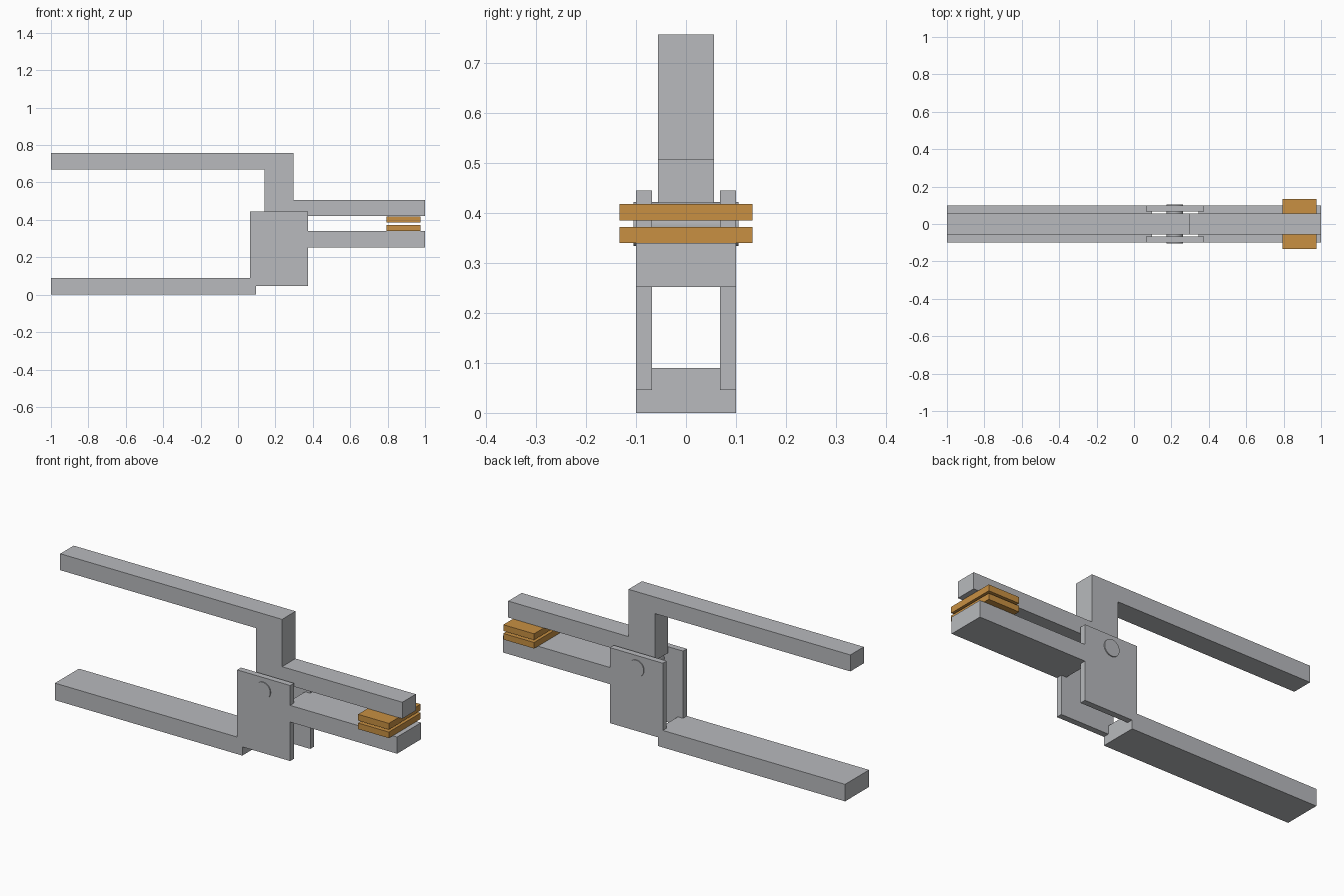
import bpy
import bmesh
from math import pi
from mathutils import Matrix

old = bpy.data.objects.get("Cube")
if old:
    bpy.data.objects.remove(old, do_unlink=True)


def make_material(name, rgb):
    mat = bpy.data.materials.new(name)
    mat.use_nodes = True
    mat.diffuse_color = (*rgb, 1)
    mat.node_tree.nodes["Principled BSDF"].inputs["Base Color"].default_value = (*rgb, 1)
    return mat


steel = make_material("grey steel", (0.48, 0.49, 0.51))
copper = make_material("copper orange", (0.58, 0.28, 0.055))


def finish(name, bm, mat):
    bmesh.ops.recalc_face_normals(bm, faces=bm.faces)
    mesh = bpy.data.meshes.new(name)
    bm.to_mesh(mesh)
    bm.free()
    mesh.materials.append(mat)
    obj = bpy.data.objects.new(name, mesh)
    bpy.context.collection.objects.link(obj)
    return obj


def slab(name, outline, y0, y1, mat):
    """Extrude an x-z outline from y0 to y1."""
    bm = bmesh.new()
    face = bm.faces.new([bm.verts.new((x, y0, z)) for x, z in outline])
    new = bmesh.ops.extrude_face_region(bm, geom=[face])["geom"]
    verts = [v for v in new if isinstance(v, bmesh.types.BMVert)]
    bmesh.ops.translate(bm, verts=verts, vec=(0, y1 - y0, 0))
    return finish(name, bm, mat)


def bar(name, x0, x1, z0, z1, y0, y1, mat):
    return slab(name, [(x0, z0), (x1, z0), (x1, z1), (x0, z1)], y0, y1, mat)


# Upper lever: handle, riser and jaw in one stepped piece
slab("upper_lever",
     [(-1, 0.67), (0.143, 0.67), (0.143, 0.42), (1, 0.42),
      (1, 0.507), (0.297, 0.507), (0.297, 0.757), (-1, 0.757)],
     -0.056, 0.056, steel)

# Lower handle and lower jaw, each reaching a little way between the plates
bar("lower_handle", -1, 0.095, 0, 0.09, -0.1, 0.1, steel)
bar("lower_jaw", 0.345, 1, 0.252, 0.34, -0.1, 0.1, steel)

# Side plates joining the lower handle and jaw
for side, sign in (("left", 1), ("right", -1)):
    name = "back_plate" if sign > 0 else "front_plate"
    y0, y1 = sorted((sign * 0.068, sign * 0.1))
    bar(name, 0.065, 0.375, 0.046, 0.445, y0, y1, steel)

# Pivot pin through both plates
bm = bmesh.new()
bmesh.ops.create_cone(bm, cap_ends=True, segments=32, radius1=0.044, radius2=0.044,
                      depth=0.21,
                      matrix=Matrix.Translation((0.218, 0, 0.378)) @ Matrix.Rotation(pi / 2, 4, "X"))
pin = finish("pivot_pin", bm, steel)
bpy.context.view_layer.objects.active = pin
pin.select_set(True)
bpy.ops.object.shade_smooth_by_angle()

# Contact pads on the two jaws
bar("lower_pad", 0.795, 0.975, 0.34, 0.372, -0.133, 0.133, copper)
bar("upper_pad", 0.795, 0.975, 0.385, 0.418, -0.133, 0.133, copper)
